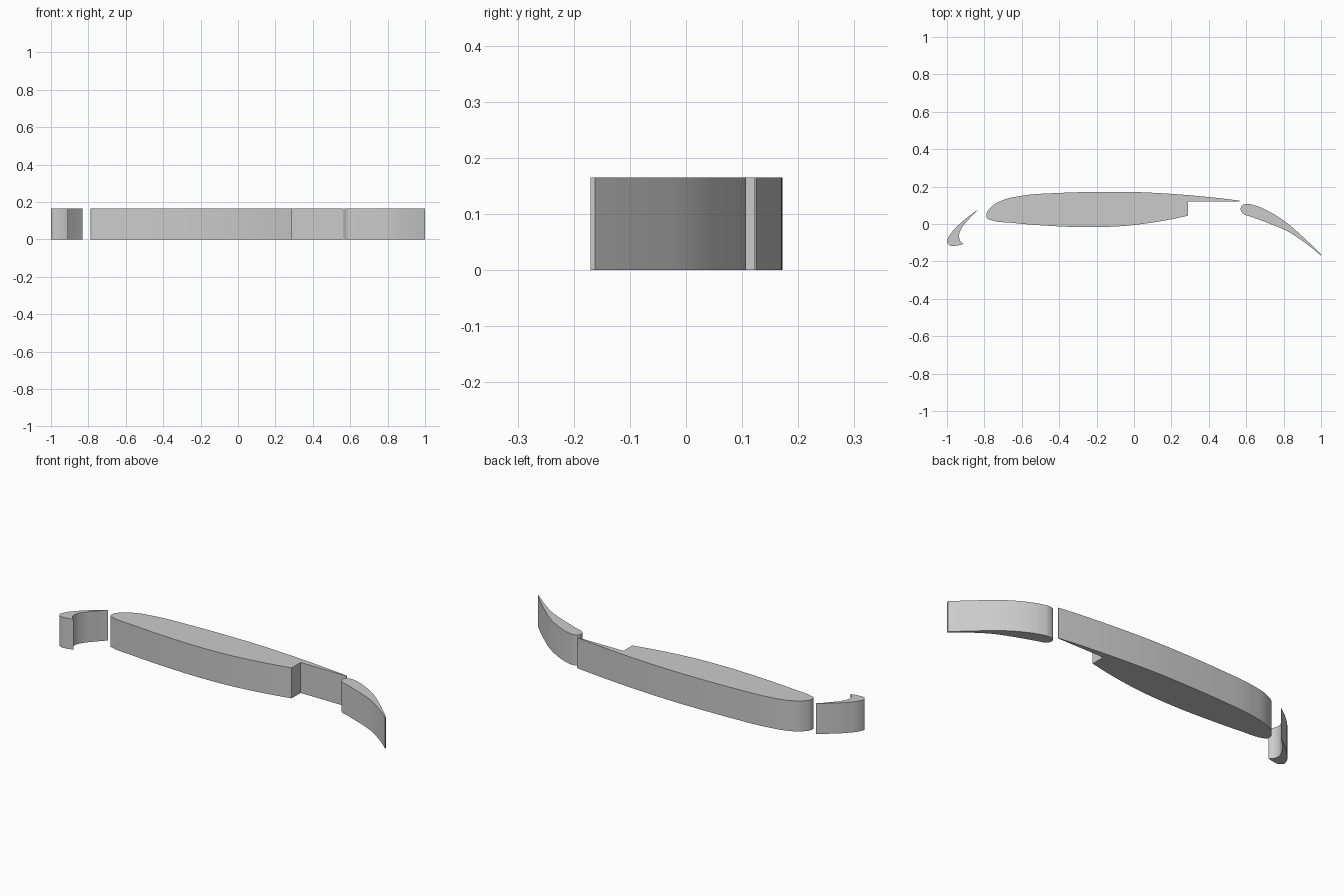
import bpy
import bmesh
from mathutils import Vector
from mathutils.geometry import interpolate_bezier

if "Cube" in bpy.data.objects:
    bpy.data.objects.remove(bpy.data.objects["Cube"], do_unlink=True)

SPAN = 0.165

grey = bpy.data.materials.new("light grey")
grey.use_nodes = True
grey.diffuse_color = (0.6, 0.6, 0.6, 1)
grey.node_tree.nodes["Principled BSDF"].inputs["Base Color"].default_value = (0.6, 0.6, 0.6, 1)


def smooth_run(points, steps=6):
    """Smooth curve through the points, without its last point."""
    pts = [Vector((x, y, 0)) for x, y in points]
    if len(pts) == 2:
        return pts[:1]
    # Tangents weighted by the chord lengths on either side
    tangents = []
    for a, b, c in zip(pts, pts[1:], pts[2:]):
        before, after = (b - a).length, (c - b).length
        tangents.append(((b - a) / before * after + (c - b) / after * before).normalized())
    first = (pts[1] - pts[0]).normalized()
    last = (pts[-1] - pts[-2]).normalized()
    tangents = [(2 * first - tangents[0]).normalized()] + tangents
    tangents.append((2 * last - tangents[-1]).normalized())
    out = []
    for i in range(len(pts) - 1):
        reach = (pts[i + 1] - pts[i]).length / 3
        out += interpolate_bezier(pts[i], pts[i] + tangents[i] * reach,
                                  pts[i + 1] - tangents[i + 1] * reach,
                                  pts[i + 1], steps + 1)[:-1]
    return out


def wing_part(name, *runs):
    """Extrude a closed outline made of smooth runs that meet at sharp corners."""
    bm = bmesh.new()
    outline = [p for run in runs for p in smooth_run(run)]
    cap = bm.faces.new([bm.verts.new(p) for p in outline])
    side = bmesh.ops.extrude_face_region(bm, geom=[cap], use_keep_orig=True)
    top = [g for g in side["geom"] if isinstance(g, bmesh.types.BMVert)]
    bmesh.ops.translate(bm, verts=top, vec=(0, 0, SPAN))
    bmesh.ops.recalc_face_normals(bm, faces=bm.faces)
    mesh = bpy.data.meshes.new(name)
    bm.to_mesh(mesh)
    bm.free()
    mesh.materials.append(grey)
    obj = bpy.data.objects.new(name, mesh)
    bpy.context.collection.objects.link(obj)
    bpy.ops.object.select_all(action="DESELECT")
    obj.select_set(True)
    bpy.context.view_layer.objects.active = obj
    bpy.ops.object.shade_smooth_by_angle(angle=0.5)


# Main wing section with the stepped cove at its rear
wing_part(
    "main_wing",
    [(0.29, 0.045), (0.1, 0.008), (-0.05, -0.01), (-0.25, -0.017), (-0.45, -0.01),
     (-0.65, 0.006), (-0.765, 0.021), (-0.785, 0.03), (-0.789, 0.05), (-0.765, 0.09),
     (-0.7, 0.128), (-0.6, 0.151), (-0.4, 0.166), (-0.15, 0.172), (0.0, 0.171),
     (0.2, 0.161), (0.4, 0.144), (0.565, 0.125)],
    [(0.565, 0.125), (0.565, 0.121)],
    [(0.565, 0.121), (0.29, 0.121)],
    [(0.29, 0.121), (0.29, 0.045)],
)

# Hooked leading-edge slat
wing_part(
    "leading_slat",
    [(-0.832, 0.078), (-0.9, 0.028), (-0.96, -0.028), (-0.993, -0.073),
     (-0.999, -0.1), (-0.983, -0.115), (-0.95, -0.116), (-0.91, -0.106)],
    [(-0.91, -0.106), (-0.929, -0.09), (-0.935, -0.06), (-0.92, -0.02),
     (-0.885, 0.023), (-0.832, 0.078)],
)

# Drooped trailing flap
wing_part(
    "trailing_flap",
    [(1.0, -0.17), (0.9, -0.09), (0.83, -0.044), (0.75, -0.008), (0.62, 0.041),
     (0.585, 0.054), (0.57, 0.08), (0.579, 0.1), (0.605, 0.107), (0.65, 0.098),
     (0.72, 0.068), (0.8, 0.019), (0.9, -0.066), (1.0, -0.162)],
    [(1.0, -0.162), (1.0, -0.17)],
)
